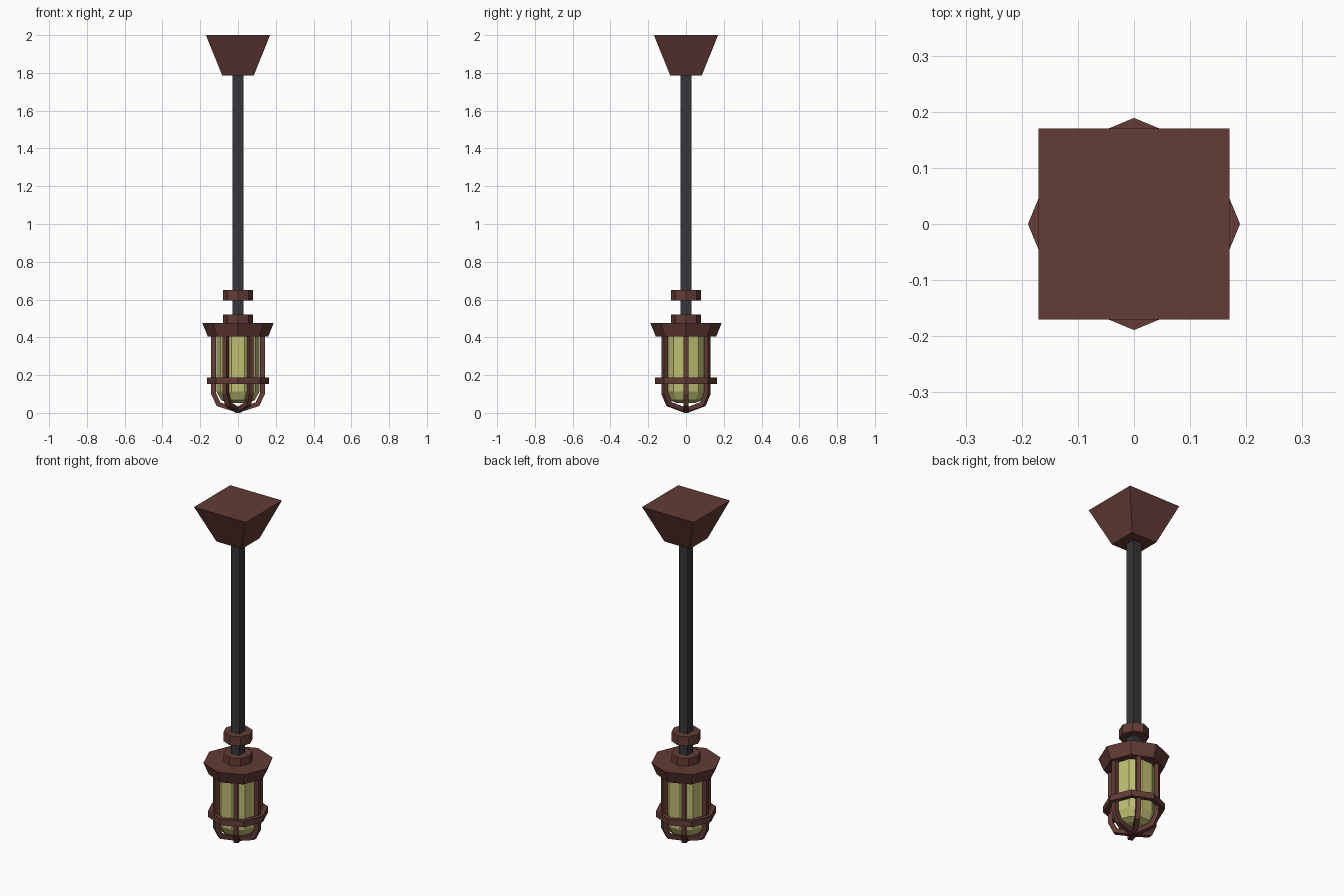
import bpy, bmesh
from math import sin, cos, pi, radians

cube = bpy.data.objects.get("Cube")
if cube:
    bpy.data.objects.remove(cube, do_unlink=True)


def material(name, rgb):
    m = bpy.data.materials.new(name)
    m.use_nodes = True
    m.diffuse_color = (*rgb, 1)
    bsdf = next(n for n in m.node_tree.nodes if n.type == 'BSDF_PRINCIPLED')
    bsdf.inputs["Base Color"].default_value = (*rgb, 1)
    bsdf.inputs["Roughness"].default_value = 0.8
    return m


brown = material("rusty brown", (0.125, 0.045, 0.036))
iron = material("dark iron", (0.036, 0.037, 0.038))
glow = material("pale yellow glass", (0.51, 0.51, 0.17))


def finish(name, bm, mat):
    bmesh.ops.recalc_face_normals(bm, faces=bm.faces)
    mesh = bpy.data.meshes.new(name)
    bm.to_mesh(mesh)
    bm.free()
    mesh.materials.append(mat)
    obj = bpy.data.objects.new(name, mesh)
    bpy.context.collection.objects.link(obj)
    return obj


def turned(name, profile, sides, mat, turn=0.0, hollow=False):
    """Spin (radius, z) points into a faceted solid, or into a hollow ring."""
    bm = bmesh.new()
    rings = [[bm.verts.new((r * cos(turn + 2 * pi * i / sides),
                            r * sin(turn + 2 * pi * i / sides), z))
              for i in range(sides)] for r, z in profile]
    pairs = list(zip(rings, rings[1:]))
    if hollow:
        pairs.append((rings[-1], rings[0]))
    else:
        bm.faces.new(rings[0])
        bm.faces.new(rings[-1])
    for a, b in pairs:
        for i in range(sides):
            j = (i + 1) % sides
            bm.faces.new((a[i], a[j], b[j], b[i]))
    return finish(name, bm, mat)


def cage_bar(name, angle, outer, inner, width):
    """Bent rectangular bar from the cap down to the bottom centre."""
    bm = bmesh.new()
    c, s = cos(angle), sin(angle)

    def vert(r, z, side):
        return bm.verts.new((r * c - side * s, r * s + side * c, z))

    h = width / 2
    loops = [[vert(*o, -h), vert(*o, h), vert(*i, h), vert(*i, -h)]
             for o, i in zip(outer, inner)]
    for a, b in zip(loops, loops[1:]):
        for k in range(4):
            n = (k + 1) % 4
            bm.faces.new((a[k], a[n], b[n], b[k]))
    bm.faces.new(loops[0])
    bm.faces.new(loops[-1])
    return finish(name, bm, brown)


# Ceiling mount and square rod
diag = 2 ** 0.5
turned("ceiling_mount", [(0.083 * diag, 1.785), (0.17 * diag, 2.0)], 4, brown, pi / 4)
turned("rod", [(0.028 * diag, 0.5), (0.028 * diag, 1.8)], 4, iron, pi / 4)

# Octagonal collars and flared cap
turned("upper_collar", [(0.079, 0.595), (0.079, 0.65)], 8, brown)
turned("lower_collar", [(0.079, 0.47), (0.079, 0.522)], 8, brown)
turned("lamp_cap", [(0.16, 0.405), (0.189, 0.476)], 8, brown)

# Faceted glass
turned("glass", [(0.055, 0.053), (0.09, 0.068), (0.113, 0.112), (0.113, 0.41)], 10, glow)

# Protective cage
outer = [(0.143, 0.41), (0.143, 0.1), (0.112, 0.036), (0, 0.0)]
inner = [(0.117, 0.41), (0.117, 0.107), (0.094, 0.056), (0, 0.026)]
for n in range(6):
    cage_bar(f"cage_bar_{n + 1}", radians(60 * n), outer, inner, 0.026)
turned("cage_ring", [(0.164, 0.152), (0.164, 0.188), (0.138, 0.188), (0.138, 0.152)],
       8, brown, hollow=True)
